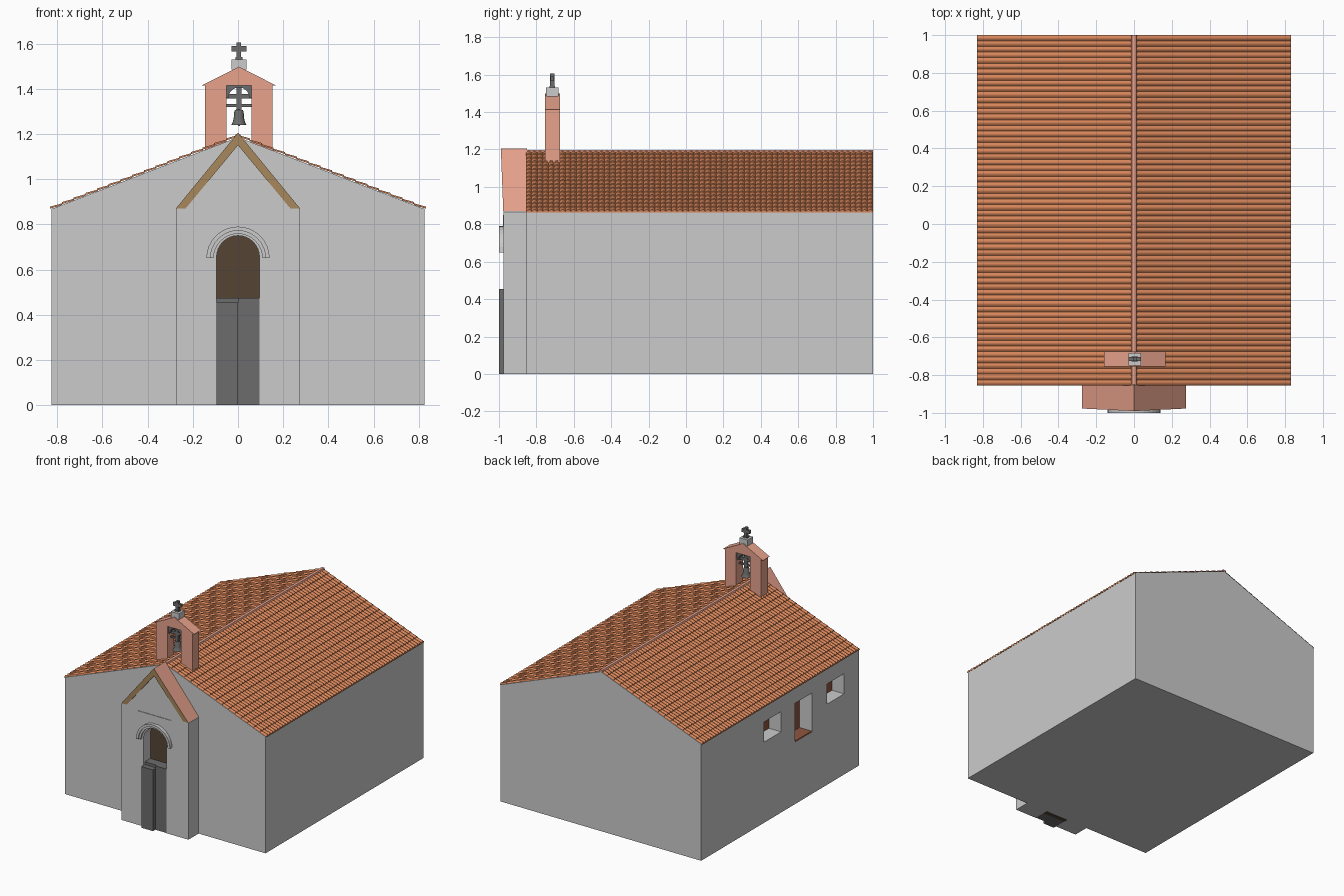
import bpy, bmesh
from math import sin, cos, pi

if "Cube" in bpy.data.objects:
    bpy.data.objects.remove(bpy.data.objects["Cube"])


def material(name, rgb):
    m = bpy.data.materials.new(name)
    m.diffuse_color = (*rgb, 1)
    m.use_nodes = True
    m.node_tree.nodes["Principled BSDF"].inputs["Base Color"].default_value = m.diffuse_color
    return m


SALMON = material("salmon_plaster", (0.8, 0.36, 0.26))
TILE = material("clay_tile", (0.66, 0.23, 0.1))
TRIM = material("brown_trim", (0.4, 0.25, 0.11))
DARK_WOOD = material("dark_wood", (0.09, 0.06, 0.035))
RED_WOOD = material("red_wood", (0.28, 0.09, 0.05))
IRON = material("dark_iron", (0.15, 0.15, 0.15))


def finish(name, bm, mat=None):
    me = bpy.data.meshes.new(name)
    bm.to_mesh(me)
    bm.free()
    ob = bpy.data.objects.new(name, me)
    bpy.context.collection.objects.link(ob)
    if mat:
        me.materials.append(mat)
    return ob


def prism(name, profile, y0, y1, mat=None):
    """Extrude an (x, z) outline from y0 to y1."""
    bm = bmesh.new()
    face = bm.faces.new([bm.verts.new((x, y0, z)) for x, z in profile])
    ext = bmesh.ops.extrude_face_region(bm, geom=[face])["geom"]
    for v in ext:
        if isinstance(v, bmesh.types.BMVert):
            v.co.y = y1
    bmesh.ops.recalc_face_normals(bm, faces=bm.faces)
    return finish(name, bm, mat)


def box(name, x0, x1, y0, y1, z0, z1, mat=None):
    return prism(name, [(x0, z0), (x1, z0), (x1, z1), (x0, z1)], y0, y1, mat)


def arc(cx, cz, r, n=16):
    """Half circle from left to right over the top."""
    return [(cx - r * cos(pi * i / n), cz + r * sin(pi * i / n)) for i in range(n + 1)]


def gable(w, eave, apex):
    return [(-w, 0), (w, 0), (w, eave), (0, apex), (-w, eave)]


# Nave walls with recessed windows on the left side
nave = prism("nave_walls", gable(0.825, 0.868, 1.186), -0.855, 1.0)
windows = [("rear", 0.06, 0.26, 0.6, 0.75),
           ("middle", -0.3, -0.1, 0.46, 0.75),
           ("front", -0.68, -0.48, 0.6, 0.75)]
for label, y0, y1, z0, z1 in windows:
    cutter = box(label + "_window_cutter", -0.9, -0.72, y0, y1, z0, z1)
    cutter.hide_render = True
    cutter.hide_viewport = True
    mod = nave.modifiers.new(label + "_window", "BOOLEAN")
    mod.operation, mod.solver, mod.object = "DIFFERENCE", "EXACT", cutter
    box(label + "_window_pane", -0.725, -0.715, y0, y1, z0, z1, RED_WOOD)
box("middle_window_sill", -0.824, -0.72, -0.3, -0.1, 0.455, 0.468, RED_WOOD)

# Tiled roof: one barrel tile repeated along the ridge, down the slope and mirrored
RIBS, ROWS, SEG = 62, 16, 6
pitch, dx, dz = 1.855 / RIBS, 0.83 / ROWS, -0.322 / ROWS
bm = bmesh.new()
rows = []
for u, lift, hump in ((0, 0.0, 0.007), (1.03, 0.004, 0.009), (1.03, -0.002, 0.0)):
    rows.append([bm.verts.new((u * dx, -0.855 + pitch * i / SEG,
                               1.188 + u * dz + lift + hump * sin(pi * i / SEG)))
                 for i in range(SEG + 1)])
for a, b in zip(rows, rows[1:]):
    for i in range(SEG):
        bm.faces.new((a[i], b[i], b[i + 1], a[i + 1]))
tiles = finish("roof_tiles", bm, TILE)
for name, count, step in (("ribs", RIBS, (0, pitch, 0)), ("rows", ROWS, (dx, 0, dz))):
    mod = tiles.modifiers.new(name, "ARRAY")
    mod.count, mod.use_relative_offset, mod.use_constant_offset = count, False, True
    mod.constant_offset_displace = step
tiles.modifiers.new("both_slopes", "MIRROR")
prism("ridge_cap", [(-0.016, 1.186), (0.016, 1.186), (0.01, 1.198), (-0.01, 1.198)],
      -0.855, 1.0, SALMON)

# Porch with arched doorway
door = [(-0.095, 0)] + arc(0, 0.655, 0.095) + [(0.095, 0)]
prism("porch_walls", [(0.275, 0), (0.275, 0.866), (0, 1.188), (-0.275, 0.866), (-0.275, 0)] + door,
      -0.975, -0.85)
box("doorway_panel", -0.1, 0.1, -0.895, -0.86, 0, 0.76, DARK_WOOD)
box("left_door_leaf", -0.095, 0, -1.0, -0.96, 0, 0.455, IRON)
box("left_door_sill", -0.095, 0, -0.96, -0.89, 0, 0.475, IRON)
box("right_door_leaf", 0, 0.095, -0.972, -0.89, 0, 0.475, IRON)

# Porch roof: front edge leans forward towards the apex
roof = prism("porch_roof", [(-0.275, 0.87), (0, 1.206), (0.275, 0.87),
                            (0.232, 0.87), (0, 1.15), (-0.232, 0.87)], -0.977, -0.85, SALMON)
roof.data.materials.append(TRIM)
for v in roof.data.vertices:
    if v.co.y < -0.9:
        v.co.y -= 0.013 * (v.co.z - 0.87) / 0.336
for p in roof.data.polygons:
    if p.normal.y < -0.9:
        p.material_index = 1

# Stepped hood moulding and blank plaque over the door
for label, r0, r1, y in (("outer", 0.122, 0.14, -1.0), ("inner", 0.108, 0.123, -0.99)):
    prism("door_arch_" + label, arc(0, 0.65, r1) + arc(0, 0.65, r0)[::-1], y, -0.97)
box("plaque", -0.137, 0.137, -0.979, -0.97, 0.79, 0.85)

# Bellcote
C, Y = 0.004, -0.715
prism("bellcote", [(C + x, z) for x, z in
                   [(-0.149, 1.1), (-0.149, 1.415), (-0.164, 1.415), (0, 1.498), (0.164, 1.415),
                    (0.149, 1.415), (0.149, 1.1), (0.056, 1.1), (0.056, 1.415),
                    (-0.056, 1.415), (-0.056, 1.1)]], Y - 0.04, Y + 0.04, SALMON)
prism("bell_arch", [(C + 0.057, 1.36), (C + 0.057, 1.418), (C - 0.057, 1.418), (C - 0.057, 1.36)]
      + arc(C, 1.36, 0.046), Y - 0.03, Y + 0.03, IRON)
box("bell_yoke", C - 0.057, C + 0.057, Y - 0.01, Y + 0.01, 1.356, 1.376, IRON)
box("bell_tie_bar", C - 0.057, C + 0.057, Y - 0.006, Y + 0.006, 1.32, 1.332, IRON)
box("bell_hanger", C - 0.011, C + 0.011, Y - 0.011, Y + 0.011, 1.3, 1.41, IRON)

# Bell, turned from a short profile
bm = bmesh.new()
outline = [(0, 1.308), (0.017, 1.307), (0.021, 1.297), (0.023, 1.27), (0.028, 1.25),
           (0.034, 1.24), (0.028, 1.24), (0, 1.28)]
vs = [bm.verts.new((C + r, Y, z)) for r, z in outline]
es = [bm.edges.new(pair) for pair in zip(vs, vs[1:])]
bmesh.ops.spin(bm, geom=vs + es, cent=(C, Y, 0), axis=(0, 0, 1), angle=2 * pi, steps=20)
bmesh.ops.remove_doubles(bm, verts=bm.verts, dist=0.0002)
bmesh.ops.recalc_face_normals(bm, faces=bm.faces)
bell = finish("bell", bm, IRON)
bpy.context.view_layer.objects.active = bell
bell.select_set(True)
bpy.ops.object.shade_smooth_by_angle()
box("bell_clapper", C - 0.005, C + 0.005, Y - 0.005, Y + 0.005, 1.235, 1.285, IRON)

# Cross on its pedestal
box("cross_pedestal", C - 0.033, C + 0.033, Y - 0.033, Y + 0.033, 1.485, 1.53)
box("cross_pedestal_foot", C - 0.03, C + 0.03, Y - 0.029, Y + 0.029, 1.46, 1.49)
box("cross_base", C - 0.016, C + 0.016, Y - 0.014, Y + 0.014, 1.53, 1.54, IRON)
box("cross_upright", C - 0.01, C + 0.01, Y - 0.011, Y + 0.011, 1.53, 1.605, IRON)
box("cross_arm", C - 0.033, C + 0.033, Y - 0.01, Y + 0.01, 1.565, 1.589, IRON)
